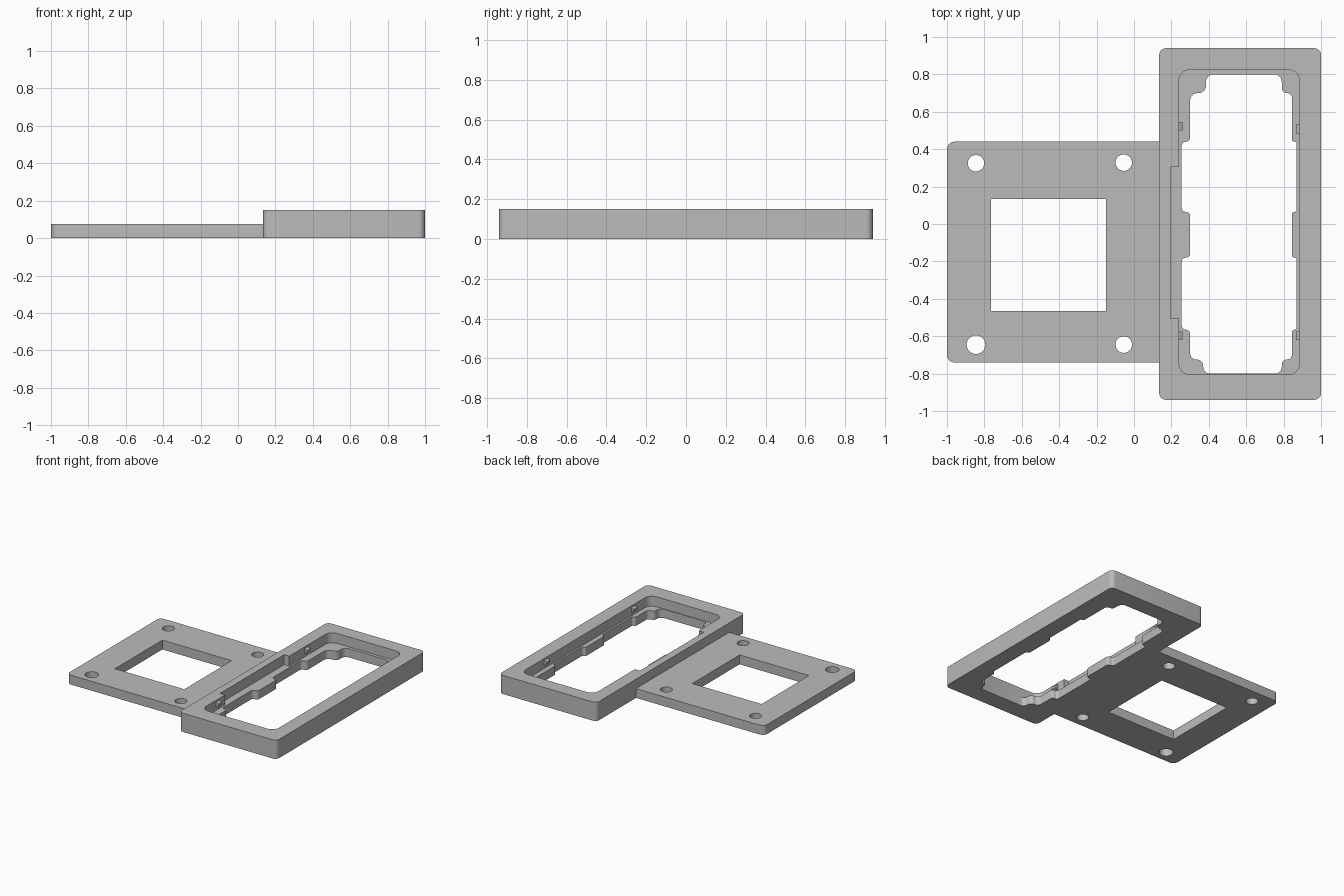
import bpy
import bmesh
from math import pi, cos, sin
from mathutils import Vector

cube = bpy.data.objects.get("Cube")
if cube:
    bpy.data.objects.remove(cube, do_unlink=True)

grey = bpy.data.materials.new("plain grey")
grey.use_nodes = True
COLOUR = (0.5, 0.5, 0.5, 1)
grey.diffuse_color = COLOUR
grey.node_tree.nodes["Principled BSDF"].inputs["Base Color"].default_value = COLOUR


def rounded(points, radius, steps=6):
    """Round every corner of a polygon, limited by its edge lengths."""
    pts = [Vector(p) for p in points]
    out = []
    for i, p in enumerate(pts):
        a, b = pts[i - 1] - p, pts[(i + 1) % len(pts)] - p
        r = min(radius, a.length * 0.49, b.length * 0.49)
        start, end = p + a.normalized() * r, p + b.normalized() * r
        centre = start + end - p
        for k in range(steps + 1):
            t = k / steps * pi / 2
            out.append(centre + (start - centre) * cos(t) + (end - centre) * sin(t))
    return out


def rect(x0, x1, y0, y1):
    return [(x0, y0), (x1, y0), (x1, y1), (x0, y1)]


def circle(x, y, r, n=32):
    return [(x + r * cos(2 * pi * k / n), y + r * sin(2 * pi * k / n)) for k in range(n)]


def prism(name, outline, z0, z1):
    bm = bmesh.new()
    face = bm.faces.new([bm.verts.new((p[0], p[1], z0)) for p in outline])
    top = bmesh.ops.extrude_face_region(bm, geom=[face])["geom"]
    bmesh.ops.translate(bm, vec=(0, 0, z1 - z0),
                        verts=[v for v in top if isinstance(v, bmesh.types.BMVert)])
    bmesh.ops.recalc_face_normals(bm, faces=bm.faces[:])
    mesh = bpy.data.meshes.new(name)
    bm.to_mesh(mesh)
    bm.free()
    mesh.materials.append(grey)
    obj = bpy.data.objects.new(name, mesh)
    bpy.context.collection.objects.link(obj)
    return obj


def combine(target, other, operation):
    mod = target.modifiers.new("combine", "BOOLEAN")
    mod.operation = operation
    mod.solver = "EXACT"
    mod.object = other
    bpy.context.view_layer.objects.active = target
    bpy.ops.object.modifier_apply(modifier=mod.name)
    bpy.data.objects.remove(other, do_unlink=True)


PLATE_TOP, LEDGE, TOP = 0.075, 0.07, 0.15

# Tall frame joined to the low mounting plate
body = prism("mounting_frame", rounded(rect(0.135, 1, -0.94, 0.94), 0.035), 0, TOP)
plate = prism("plate", rounded(rect(-1, 0.18, -0.74, 0.44), 0.04), 0, PLATE_TOP)
combine(body, plate, "UNION")

# Plate window and screw holes
combine(body, prism("window", rect(-0.765, -0.15, -0.465, 0.135), -0.1, 0.2), "DIFFERENCE")
for x, y, r in [(-0.845, 0.325, 0.044), (-0.055, 0.328, 0.044),
                (-0.845, -0.645, 0.05), (-0.055, -0.645, 0.044)]:
    combine(body, prism("screw_hole", circle(x, y, r), -0.1, 0.2), "DIFFERENCE")

# Recessed pocket and its side notch, both down to the ledge
pocket = rounded(rect(0.24, 0.885, -0.805, 0.825), 0.06)
combine(body, prism("pocket", pocket, LEDGE, 0.3), "DIFFERENCE")
combine(body, prism("notch", rect(0.195, 0.3, -0.505, 0.305), LEDGE, 0.3), "DIFFERENCE")

# Stepped through opening, walked up the right side and down the left
STEPS = [-0.565, -0.18, 0.065, 0.44]


def side(inner, outer):
    pts = []
    for i, y in enumerate(STEPS):
        pair = [(inner, y), (outer, y)]
        pts += pair if i % 2 == 0 else pair[::-1]
    return pts


right = [(0.79, -0.8), (0.79, -0.725), (0.845, -0.725)] + side(0.845, 0.87) \
    + [(0.845, 0.7), (0.79, 0.7), (0.79, 0.8)]
left = [(0.37, -0.8), (0.37, -0.725), (0.3, -0.725)] + side(0.3, 0.255) \
    + [(0.3, 0.7), (0.385, 0.7), (0.385, 0.8)]
opening = rounded(right + left[::-1], 0.04)
combine(body, prism("opening", opening, -0.1, 0.3), "DIFFERENCE")

bpy.context.view_layer.objects.active = body
body.select_set(True)
bpy.ops.object.shade_smooth_by_angle(angle=0.5)

# Small snap nubs on the pocket walls
for label, wall, tip, ys in [("left", 0.885, 0.866, (0.508, -0.597)),
                             ("right", 0.24, 0.26, (0.522, -0.597))]:
    for end, y in zip(("back", "front"), ys):
        nub = prism(f"snap_nub_{label}_{end}",
                    rect(min(wall, tip), max(wall, tip), y - 0.023, y + 0.023), 0.095, 0.135)
        for v in nub.data.vertices:
            if abs(v.co.x - tip) < 0.001:
                v.co.z += 0.01 if v.co.z < 0.11 else -0.01
